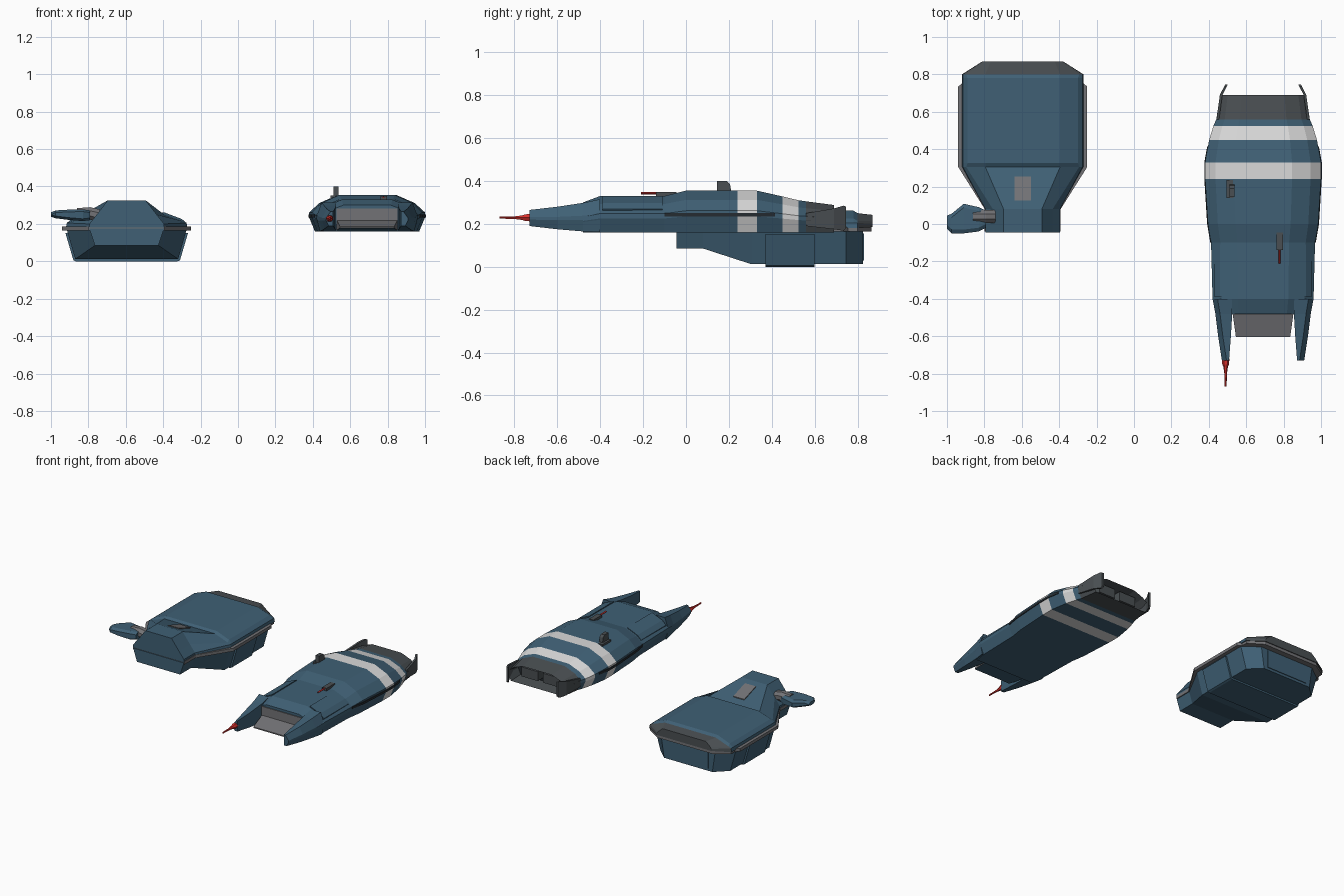
import bpy, bmesh, math

if "Cube" in bpy.data.objects:
    bpy.data.objects.remove(bpy.data.objects["Cube"])


def mat(name, r, g, b):
    m = bpy.data.materials.new(name)
    m.diffuse_color = (r, g, b, 1)
    m.use_nodes = True
    m.node_tree.nodes["Principled BSDF"].inputs["Base Color"].default_value = m.diffuse_color
    return m


BLUE = mat("hull_blue", 0.050, 0.117, 0.178)
WHITE = mat("stripe_white", 0.70, 0.70, 0.70)
GRAY = mat("mid_gray", 0.17, 0.17, 0.18)
DARK = mat("dark_gray", 0.068, 0.078, 0.085)
BLACK = mat("recess_black", 0.018, 0.024, 0.03)
RED = mat("antenna_red", 0.68, 0.03, 0.025)


def finish(name, bm, mats, rule=None):
    bmesh.ops.recalc_face_normals(bm, faces=bm.faces[:])
    if rule:
        for f in bm.faces:
            f.material_index = rule(f.calc_center_median())
    me = bpy.data.meshes.new(name)
    bm.to_mesh(me)
    bm.free()
    for m in mats:
        me.materials.append(m)
    ob = bpy.data.objects.new(name, me)
    bpy.context.collection.objects.link(ob)
    return ob


def loft(name, mats, rings, rule=None, recess=0):
    """Skin a list of equal-length closed rings, capping both ends."""
    bm = bmesh.new()
    vs = [[bm.verts.new(p) for p in r] for r in rings]
    n = len(rings[0])
    for a, b in zip(vs, vs[1:]):
        for i in range(n):
            j = (i + 1) % n
            bm.faces.new((a[i], a[j], b[j], b[i]))
    bm.faces.new(vs[0][::-1])
    cap = bm.faces.new(vs[-1])
    if recess:
        bmesh.ops.recalc_face_normals(bm, faces=bm.faces[:])
        bmesh.ops.inset_individual(bm, faces=[cap], thickness=0.012)
        bmesh.ops.translate(bm, verts=list(cap.verts), vec=(0, -recess, 0))
    return finish(name, bm, mats, rule)


def ring(cx, y, half):
    """Cross-section at y, mirrored about x = cx."""
    return ([(cx + w, y, z) for w, z in half] +
            [(cx - w, y, z) for w, z in reversed(half)])


def prism(name, m, pts, z0, z1):
    return loft(name, [m], [[(x, y, z) for x, y in pts] for z in (z0, z1)])


def box(name, m, x0, x1, y0, y1, z0, z1):
    return prism(name, m, [(x0, y0), (x1, y0), (x1, y1), (x0, y1)], z0, z1)


def rod(name, m, x, z, stations, n=6):
    """Round rod along y from (y, radius) stations."""
    return loft(name, [m], [[(x + r * math.cos(2 * math.pi * i / n), y,
                              z + r * math.sin(2 * math.pi * i / n))
                             for i in range(n)] for y, r in stations])


# ---------- wide pod ship ----------
A = -0.595
nose = [(.2, .18), (.2, .2), (.16, .25), (.1025, .325)]
deck = [(.325, .18), (.32, .205), (.295, .226), (.2, .262)]
edge = [(.325, .18), (.32, .205), (.302, .214), (.2, .25)]
tail = [(.215, .185), (.214, .20), (.205, .212), (.17, .242)]
loft("pod_upper_hull", [BLUE, DARK],
     [ring(A, y, h) for y, h in ((-.045, nose), (.08, nose), (.305, edge),
                                 (.325, deck), (.78, deck), (.80, edge), (.87, tail))],
     lambda c: int(c.y > .80))
front = [(.17, .085), (.2, .175)]
mid = [(.275, .012), (.322, .175)]
loft("pod_lower_hull", [BLUE],
     [ring(A, y, h) for y, h in ((-.045, front), (.08, front), (.305, mid),
                                 (.745, mid), (.825, [(.19, .012), (.215, .175)]))])
band = [(.272, 0), (.285, .006), (.328, .152)]
loft("pod_belly_band", [BLUE], [ring(A, y, band) for y in (.37, .60)])

# grey rim around the pod
half = [(.203, -.04), (.203, .08), (.345, .305), (.345, .735), (.32, .755),
        (.318, .80), (.215, .865)]
prism("pod_rim", GRAY, [(A + x, y) for x, y in half] +
      [(A - x, y) for x, y in reversed(half)], .164, .186)

# hatch lying on the slope behind the nose
slope = lambda y: .325 - (y - .08) / .225 * .075
loft("pod_hatch", [GRAY],
     [[(A + sx * .043, y, slope(y) + dz) for sx, dz in
       ((-1, -.004), (1, -.004), (1, .006), (-1, .006))] for y in (.125, .255)])
box("pod_rear_panel", BLUE, A - .16, A + .16, .81, .83, .03, .155)

# side cockpit on a short arm
stations = [(-1.0, -.025, .045, .238, .262), (-.975, -.05, .055, .23, .272),
            (-.91, -.05, .108, .222, .276), (-.83, -.04, .09, .215, .278),
            (-.79, -.02, .07, .22, .272)]
loft("side_cockpit", [BLUE],
     [[(x, y0, z0 + .012), (x, y0 + .02, z0), (x, y1 - .02, z0), (x, y1, z0 + .012),
       (x, y1, z1 - .012), (x, y1 - .02, z1), (x, y0 + .02, z1), (x, y0, z1 - .012)]
      for x, y0, y1, z0, z1 in stations])
loft("cockpit_arm", [GRAY],
     [[(x, .04 + .038 * math.cos((i + .5) * math.pi / 4),
        zc + .036 * math.sin((i + .5) * math.pi / 4)) for i in range(8)]
      for x, zc in ((-.86, .251), (-.79, .256), (-.74, .245))])

# ---------- long striped ship ----------
B = 0.69


def section(w, top, bot=.16):
    h = top - bot
    return [(w * a, bot + h * b) for a, b in
            ((.9, 0), (1, .385), (1, .52), (.82, .78), (.5, 1))]


body = [(-.48, .255, .30), (-.40, .27, .33), (-.10, .278, .33), (0, .295, .355),
        (.24, .31, .355), (.33, .31, .355), (.45, .288, .328), (.525, .265, .31),
        (.56, .25, .305), (.69, .23, .288)]


def paint(c):
    if c.y > .56:
        return 3 if c.y < .6 or c.y > .688 and abs(c.x - B) < .01 else 2
    return int(.24 < c.y < .33 or .45 < c.y < .525)


loft("striped_hull", [BLUE, WHITE, DARK, BLACK],
     [ring(B, y, section(w, t)) for y, w, t in body], paint, recess=.1)

for s, side in ((-1, "left"), (1, "right")):
    # forward prong
    loft(side + "_prong", [BLUE],
         [[(B + s * x, y, z) for x, z in
           ((i, b), (o - .015, b), (o, b + (t - b) * .4), (o, b + (t - b) * .55),
            (o - .025, t), (i, t))]
          for y, i, o, b, t in ((-.40, .165, .268, .162, .315), (-.48, .165, .255, .165, .298),
                                (-.60, .172, .24, .175, .28), (-.73, .182, .22, .19, .265))])
    # rear fin, continuing the hull side
    loft(side + "_rear_fin", [DARK],
         [[(B + s * x, y, z) for x, z in ((o - .014, b), (o, b), (o, t), (o - .014, t))]
          for y, o, b, t in ((.56, .249, .19, .25), (.69, .231, .175, .272),
                             (.735, .208, .168, .285), (.745, .203, .18, .28))])
    # dark slit along the flank
    loft(side + "_side_slit", [BLACK],
         [[(B + s * (w + d), y, z) for d, z in
           ((-.02, .234), (.004, .234), (.004, .25), (-.02, .25))]
          for y, w in ((-.10, .278), (0, .295), (.24, .31), (.33, .31), (.415, .2945))])
    # shoulder panel
    loft(side + "_shoulder_panel", [BLUE],
         [[(B + s * x, y, z) for x, z in
           ((.15, .315), (.15, .331), (.23, .297), (.26, .27), (.25, .25))]
          for y in (-.39, -.11)])
    # engine block inside the rear recess
    x = B + s * .085
    box(side + "_engine", DARK, x - .065, x + .065, .57, .655, .195, .262)

# grey intake lip and plate between the prongs, on a blue underside
loft("intake_lip", [GRAY, BLUE],
     [[(B - w, y, z0), (B + w, y, z0), (B + w, y, z1), (B - w, y, z1)]
      for y, w, z0, z1 in ((-.605, .145, .178, .186), (-.475, .163, .165, .222))],
     lambda c: int(c.z < .175))
box("intake_plate", GRAY, B - .163, B + .163, -.486, -.47, .20, .282)

# nose antenna
rod("nose_antenna", RED, .49, .229, [(-.72, .02), (-.75, .018), (-.765, .012),
                                     (-.80, .007), (-.87, .005)])
# small deck gun
box("deck_gun_mount", DARK, .762, .796, -.14, -.045, .32, .349)
rod("deck_gun_barrel", RED, .778, .343, [(-.21, .006), (-.10, .006)], 4)
# periscope
box("periscope_base", DARK, .495, .54, .14, .235, .32, .352)
loft("periscope_head", [DARK],
     [[(x, y, z) for y, z in ((.145, .33), (.215, .33), (.205, .385), (.19, .40), (.145, .40))]
      for x in (.51, .537)])
